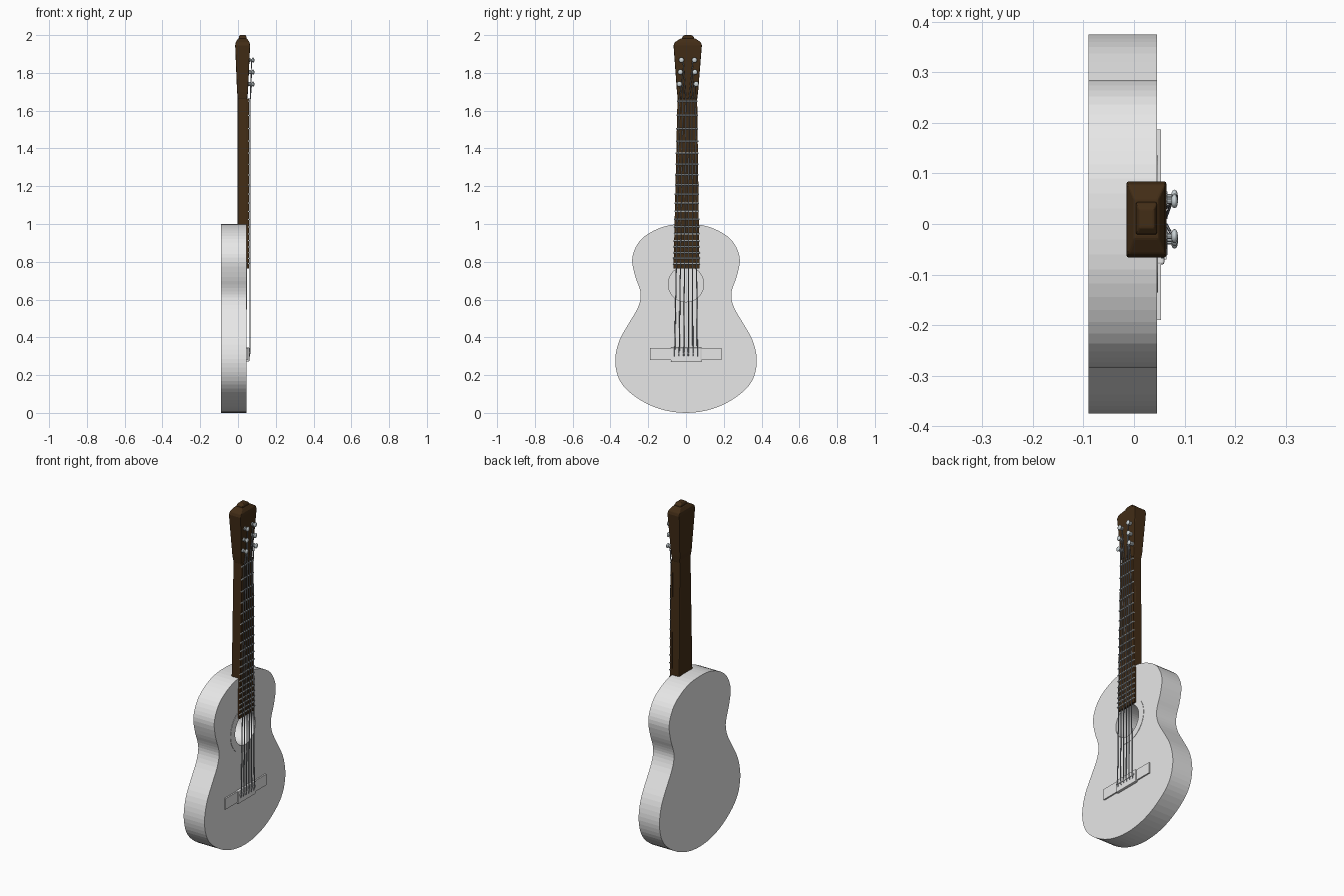
import bpy, bmesh, math
from mathutils import Vector, Matrix

cube = bpy.data.objects.get("Cube")
if cube:
    bpy.data.objects.remove(cube, do_unlink=True)


def material(name, rgb):
    m = bpy.data.materials.new(name)
    m.use_nodes = True
    m.diffuse_color = (*rgb, 1)
    m.node_tree.nodes["Principled BSDF"].inputs["Base Color"].default_value = (*rgb, 1)
    return m


PALE = material("pale grey", (0.8, 0.8, 0.8))
WOOD = material("dark brown wood", (0.055, 0.026, 0.008))
STEEL = material("bright steel", (0.6, 0.66, 0.68))
WIRE = material("string grey", (0.3, 0.32, 0.35))


def finish(name, bm, mat, smooth=False):
    bmesh.ops.recalc_face_normals(bm, faces=bm.faces)
    me = bpy.data.meshes.new(name)
    bm.to_mesh(me)
    bm.free()
    me.materials.append(mat)
    for p in me.polygons:
        p.use_smooth = smooth
    ob = bpy.data.objects.new(name, me)
    bpy.context.collection.objects.link(ob)
    return ob


def loft(name, rings, mat, bevel=0):
    """Skin a stack of closed rings and cap both ends."""
    bm = bmesh.new()
    loops = [[bm.verts.new(p) for p in ring] for ring in rings]
    n = len(loops[0])
    for a, b in zip(loops, loops[1:]):
        for i in range(n):
            j = (i + 1) % n
            bm.faces.new((a[i], a[j], b[j], b[i]))
    bm.faces.new(loops[0])
    bm.faces.new(loops[-1])
    ob = finish(name, bm, mat)
    if bevel:
        mod = ob.modifiers.new("Bevel", "BEVEL")
        mod.width = bevel
        mod.segments = 2
        mod.limit_method = "ANGLE"
    return ob


def rect(z, x0, x1, y0, y1):
    return [(x0, y0, z), (x1, y0, z), (x1, y1, z), (x0, y1, z)]


def box(name, x, y, z, mat, bevel=0):
    return loft(name, [rect(h, *x, *y) for h in z], mat, bevel)


def circle(x, r, z, n=48):
    return [(x, r * math.cos(math.tau * i / n), z + r * math.sin(math.tau * i / n))
            for i in range(n)]


def rod(name, a, b, r, mat, n=8):
    a, b = Vector(a), Vector(b)
    d = b - a
    bm = bmesh.new()
    rot = d.to_track_quat("Z", "Y").to_matrix().to_4x4()
    bmesh.ops.create_cone(bm, cap_ends=True, segments=n, radius1=r, radius2=r,
                          depth=d.length, matrix=Matrix.Translation((a + b) / 2) @ rot)
    return finish(name, bm, mat)


# Body: smooth spline through half-width / height points, mirrored
half = [(0, 1), (.09, .993), (.17, .965), (.236, .92), (.274, .86), (.285, .8),
        (.268, .72), (.246, .66), (.24, .61), (.258, .55), (.305, .47), (.35, .39),
        (.372, .31), (.372, .24), (.35, .17), (.3, .11), (.21, .05), (.11, .013), (0, 0)]
pts = [Vector(p) for p in half]
pts = [Vector((-pts[1].x, pts[1].y))] + pts + [Vector((-pts[-2].x, pts[-2].y))]
side = []
for p0, p1, p2, p3 in zip(pts, pts[1:], pts[2:], pts[3:]):
    for t in (0, 1 / 3, 2 / 3):
        side.append(p1 + t * (p2 - p0) / 2 + t * t * (p0 - 2.5 * p1 + 2 * p2 - p3 / 2)
                    + t ** 3 * (1.5 * (p1 - p2) + (p3 - p0) / 2))
side.append(pts[-2])
outline = side + [Vector((-p.x, p.y)) for p in reversed(side[1:-1])]
body = loft("body", [[(x, p.x, p.y) for p in outline] for x in (-.09, .045)], PALE)

# Sound hole cut deep into the body
HOLE_Z = .682
cutter = loft("sound_hole_cutter", [circle(x, .094, HOLE_Z) for x in (-.08, .1)], PALE)
cutter.hide_render = True
cutter.hide_viewport = True
cut = body.modifiers.new("Sound hole", "BOOLEAN")
cut.object = cutter
cut.operation = "DIFFERENCE"
cut.solver = "EXACT"

# Thin ring around the sound hole
bm = bmesh.new()
ring = [[bm.verts.new(p) for p in circle(x, r, HOLE_Z)]
        for x, r in ((.044, .094), (.047, .094), (.047, .135), (.044, .135))]
for k in range(4):
    a, b = ring[k], ring[(k + 1) % 4]
    for i in range(48):
        j = (i + 1) % 48
        bm.faces.new((a[i], a[j], b[j], b[i]))
finish("sound_hole_ring", bm, PALE)

# Bridge
box("bridge_plate", (.04, .053), (-.19, .187), (.28, .344), PALE)
box("bridge_block", (.04, .06), (-.08, .082), (.272, .346), PALE, .004)
box("bridge_saddle", (.055, .064), (-.07, .072), (.315, .325), PALE)

# Neck, fretboard and headstock
loft("neck", [rect(.98, -.002, .048, -.06, .066), rect(1.7, -.002, .048, -.042, .058)],
     WOOD, .006)
loft("fretboard", [rect(.765, .044, .057, -.066, .071), rect(1.665, .044, .057, -.045, .059)],
     WOOD)
loft("headstock", [rect(1.66, 0, .048, -.043, .059), rect(1.70, -.005, .053, -.048, .064),
                   rect(1.945, -.015, .064, -.066, .084), rect(1.962, -.012, .061, -.06, .079),
                   rect(1.982, 0, .048, -.028, .05)], WOOD, .004)
loft("headstock_crown", [rect(1.97, .004, .045, -.022, .045), rect(1.99, .004, .045, -.02, .042),
                         rect(2.0, .01, .04, -.008, .03)], WOOD, .003)

# Frets follow the equal-tempered spacing
BRIDGE_Z, NUT_Z = .32, 1.65
for n in range(19):
    z = BRIDGE_Z + (NUT_Z - BRIDGE_Z) * 2 ** (-n / 12)
    t = (z - .765) / .9
    rod(f"fret_{n}", (.057, -.069 + .021 * t, z), (.057, .074 - .012 * t, z), .004, STEEL, 6)

# Tuning pegs and strings
pegs = [(-.035, 1.741), (-.03, 1.804), (-.024, 1.868),
        (.045, 1.868), (.047, 1.804), (.054, 1.741)]
for i, (y, z) in enumerate(pegs):
    rod(f"peg_post_{i}", (.045, y, z), (.08, y, z), .006, STEEL, 10)
    rod(f"peg_collar_{i}", (.05, y, z), (.066, y, z), .011, STEEL, 10)
    bm = bmesh.new()
    bmesh.ops.create_uvsphere(bm, u_segments=12, v_segments=8, radius=.014,
                              matrix=Matrix.Translation((.08, y, z))
                              @ Matrix.Diagonal((.5, 1, 1, 1)))
    finish(f"peg_knob_{i}", bm, STEEL, True)

    curve = bpy.data.curves.new(f"string_{i}", "CURVE")
    curve.dimensions = "3D"
    curve.bevel_depth = .0028
    curve.bevel_resolution = 1
    path = [(.06, -.06 + .024 * i, .3), (.064, -.06 + .024 * i, BRIDGE_Z),
            (.064, -.034 + .0165 * i, NUT_Z), (.072, y + (.008 if i < 3 else -.008), z)]
    spline = curve.splines.new("POLY")
    spline.points.add(len(path) - 1)
    for pt, co in zip(spline.points, path):
        pt.co = (*co, 1)
    curve.materials.append(WIRE)
    bpy.context.collection.objects.link(bpy.data.objects.new(f"string_{i}", curve))
